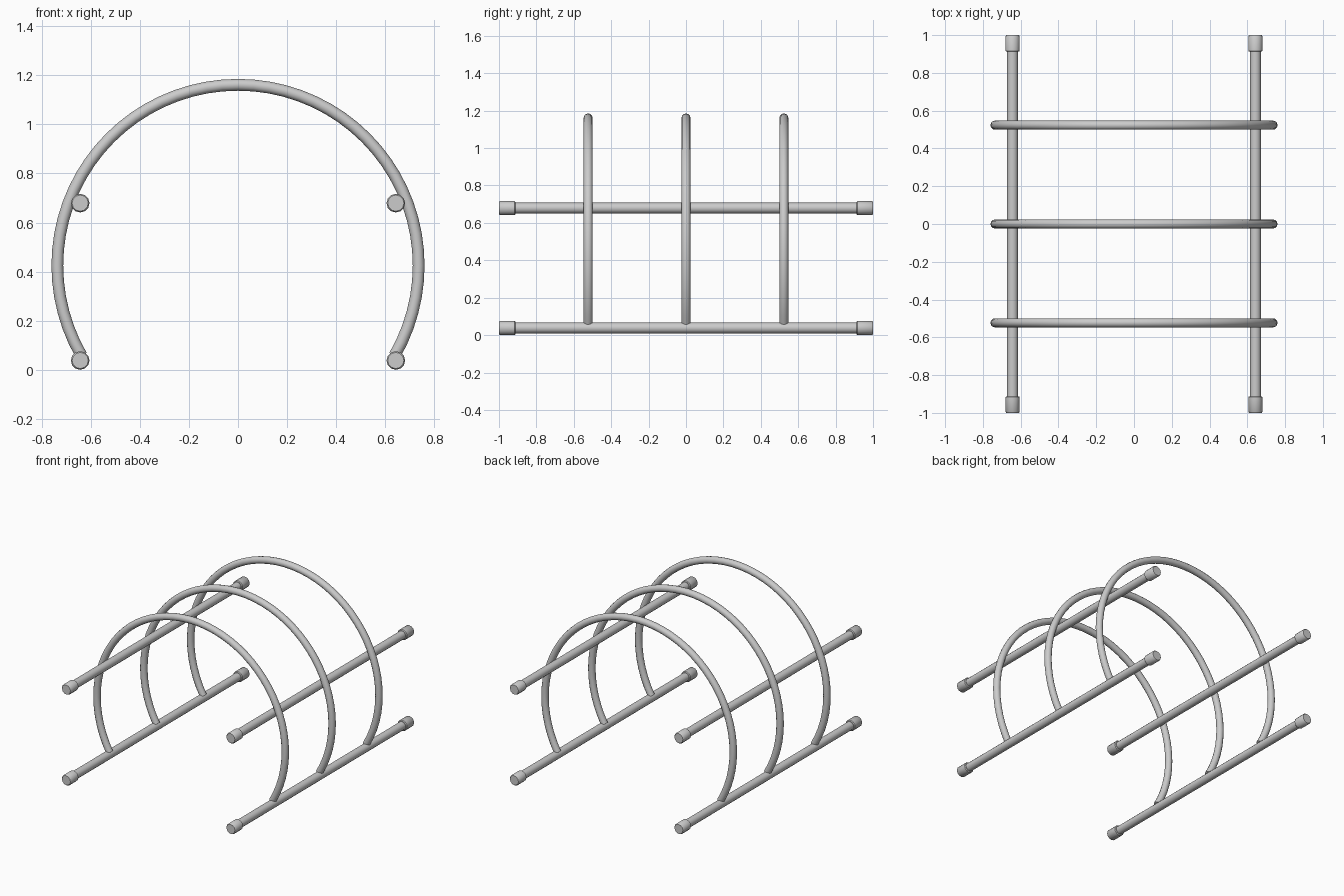
import bpy, bmesh, math
from mathutils import Vector

if "Cube" in bpy.data.objects:
    bpy.data.objects.remove(bpy.data.objects["Cube"])

SIDES = 12


def lathe_along_y(name, profile, x, z):
    # closed round bar: profile is (y, radius) pairs
    bm = bmesh.new()
    rings = []
    for y, r in profile:
        rings.append([bm.verts.new((x + r * math.cos(2 * math.pi * i / SIDES), y,
                                    z + r * math.sin(2 * math.pi * i / SIDES)))
                      for i in range(SIDES)])
    skin(name, bm, rings)


def skin(name, bm, rings):
    # join rings of vertices into a capped tube
    for a, b in zip(rings, rings[1:]):
        for i in range(SIDES):
            j = (i + 1) % SIDES
            bm.faces.new((a[i], a[j], b[j], b[i]))
    bm.faces.new(rings[0])
    bm.faces.new(rings[-1])
    bmesh.ops.recalc_face_normals(bm, faces=bm.faces)
    mesh = bpy.data.meshes.new(name)
    bm.to_mesh(mesh)
    bm.free()
    obj = bpy.data.objects.new(name, mesh)
    bpy.context.collection.objects.link(obj)
    bpy.context.view_layer.objects.active = obj
    obj.select_set(True)
    bpy.ops.object.shade_smooth_by_angle(angle=math.radians(40))
    obj.select_set(False)


def hoop(name, y, radius=0.736, tube=0.024, centre_z=0.425, steps=48):
    # 240 degree arc whose ends sink into the base rails
    bm = bmesh.new()
    rings = []
    for s in range(steps + 1):
        a = math.radians(-30 + 240 * s / steps)
        out = Vector((math.cos(a), 0, math.sin(a)))
        mid = out * radius + Vector((0, y, centre_z))
        ring = []
        for i in range(SIDES):
            t = 2 * math.pi * i / SIDES
            ring.append(bm.verts.new(mid + out * (tube * math.cos(t))
                                     + Vector((0, tube * math.sin(t), 0))))
        rings.append(ring)
    skin(name, bm, rings)


# Rails with a cap on each end
cap = [(0.912, 0.033), (0.917, 0.038), (0.994, 0.038), (1.0, 0.033)]
for side, x in (("left", -0.643), ("right", 0.643)):
    for level, z in (("base", 0.038), ("upper", 0.679)):
        lathe_along_y(f"{side}_{level}_rail", [(-0.95, 0.029), (0.95, 0.029)], x, z)
        for end, s in (("front", -1), ("back", 1)):
            lathe_along_y(f"{side}_{level}_{end}_cap", [(s * y, r) for y, r in cap], x, z)

# Hoops
for place, y in (("front", -0.523), ("middle", 0), ("back", 0.523)):
    hoop(f"{place}_hoop", y)
